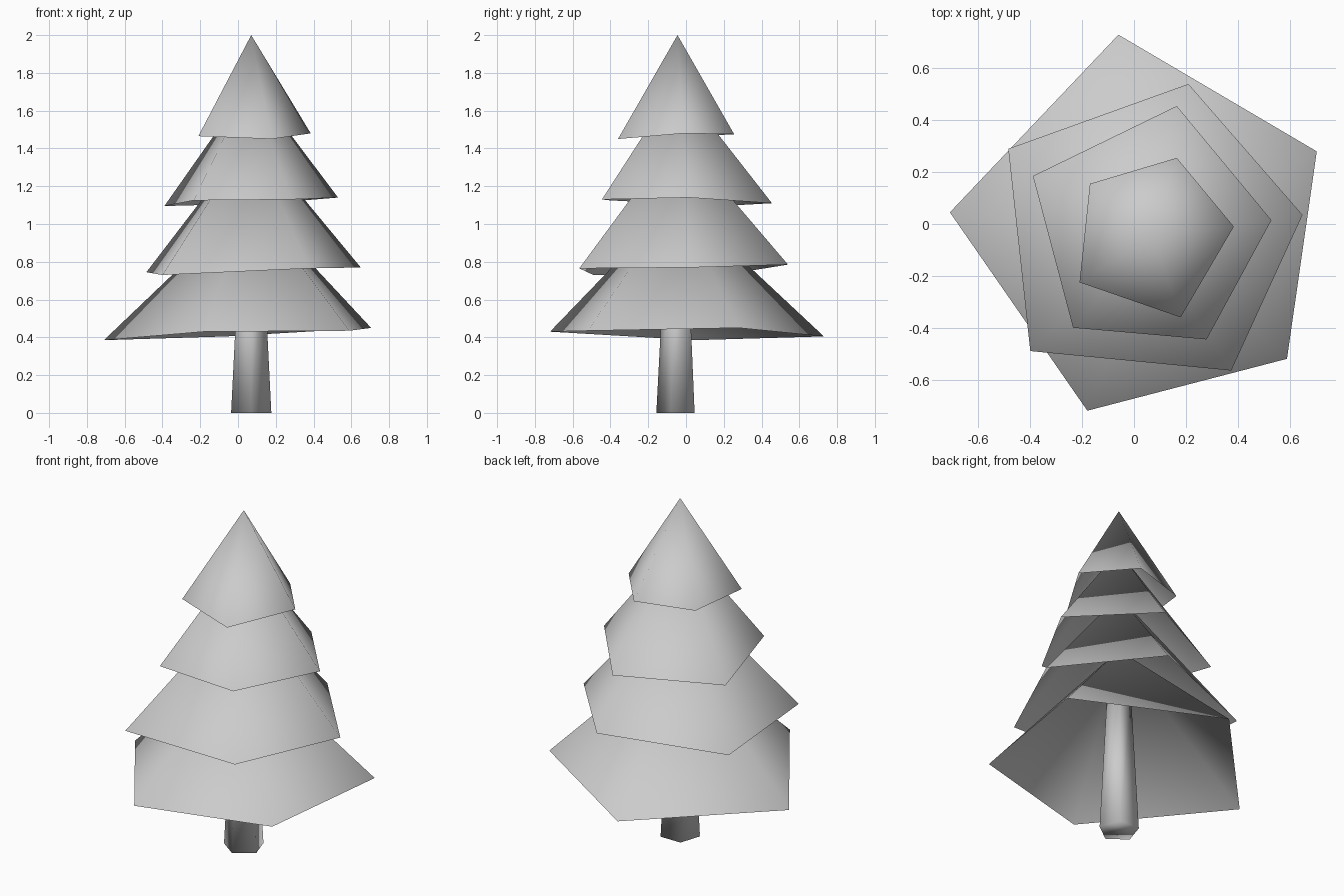
import bpy
import bmesh
from math import cos, sin, tau, radians
from mathutils import Vector

cube = bpy.data.objects.get("Cube")
if cube:
    bpy.data.objects.remove(cube, do_unlink=True)

# One plain grey for the whole tree
grey = bpy.data.materials.new("plain_grey")
grey.use_nodes = True
grey.diffuse_color = (0.6, 0.6, 0.6, 1)
grey.node_tree.nodes["Principled BSDF"].inputs["Base Color"].default_value = (0.6, 0.6, 0.6, 1)

CENTRE = Vector((0.07, -0.045, 0))


def finish(name, bm):
    mesh = bpy.data.meshes.new(name)
    for face in bm.faces:
        face.smooth = True
    bm.to_mesh(mesh)
    bm.free()
    mesh.materials.append(grey)
    obj = bpy.data.objects.new(name, mesh)
    bpy.context.collection.objects.link(obj)
    return obj


def foliage_tier(name, apex_height, rim):
    """Open five-sided cone with an uneven, hand-shaped rim."""
    bm = bmesh.new()
    apex = bm.verts.new(CENTRE + Vector((0, 0, apex_height)))
    ring = [bm.verts.new(p) for p in rim]
    for a, b in zip(ring, ring[1:] + ring[:1]):
        bm.faces.new((a, b, apex))
    return finish(name, bm)


def tapered_trunk(name, sides, bottom_radius, top_radius, height):
    bm = bmesh.new()
    rings = []
    for radius, z in ((bottom_radius, 0), (top_radius, height)):
        angles = [radians(54) + tau * i / sides for i in range(sides)]
        rings.append([bm.verts.new(CENTRE + Vector((radius * cos(a), radius * sin(a), z)))
                      for a in angles])
    low, high = rings
    for i in range(sides):
        j = (i + 1) % sides
        bm.faces.new((low[i], low[j], high[j], high[i]))
    bm.faces.new(low[::-1])
    bm.faces.new(high)
    return finish(name, bm)


# Trunk, running up inside the lowest foliage
tapered_trunk("trunk", 5, 0.112, 0.07, 0.8)

# Foliage, lowest tier first
foliage_tier("foliage_bottom", 1.13, [
    (0.705, 0.28, 0.45), (-0.06, 0.73, 0.405), (-0.71, 0.045, 0.385),
    (-0.18, -0.72, 0.43), (0.59, -0.52, 0.435)])
foliage_tier("foliage_lower", 1.47, [
    (0.65, 0.035, 0.77), (0.21, 0.54, 0.785), (-0.485, 0.29, 0.745),
    (-0.40, -0.49, 0.73), (0.375, -0.565, 0.765)])
foliage_tier("foliage_upper", 1.75, [
    (0.53, 0.015, 1.14), (0.165, 0.455, 1.11), (-0.39, 0.185, 1.095),
    (-0.235, -0.40, 1.125), (0.28, -0.445, 1.13)])
foliage_tier("foliage_top", 2.0, [
    (0.385, -0.01, 1.48), (0.165, 0.255, 1.475), (-0.17, 0.155, 1.47),
    (-0.21, -0.225, 1.465), (0.18, -0.36, 1.45)])
